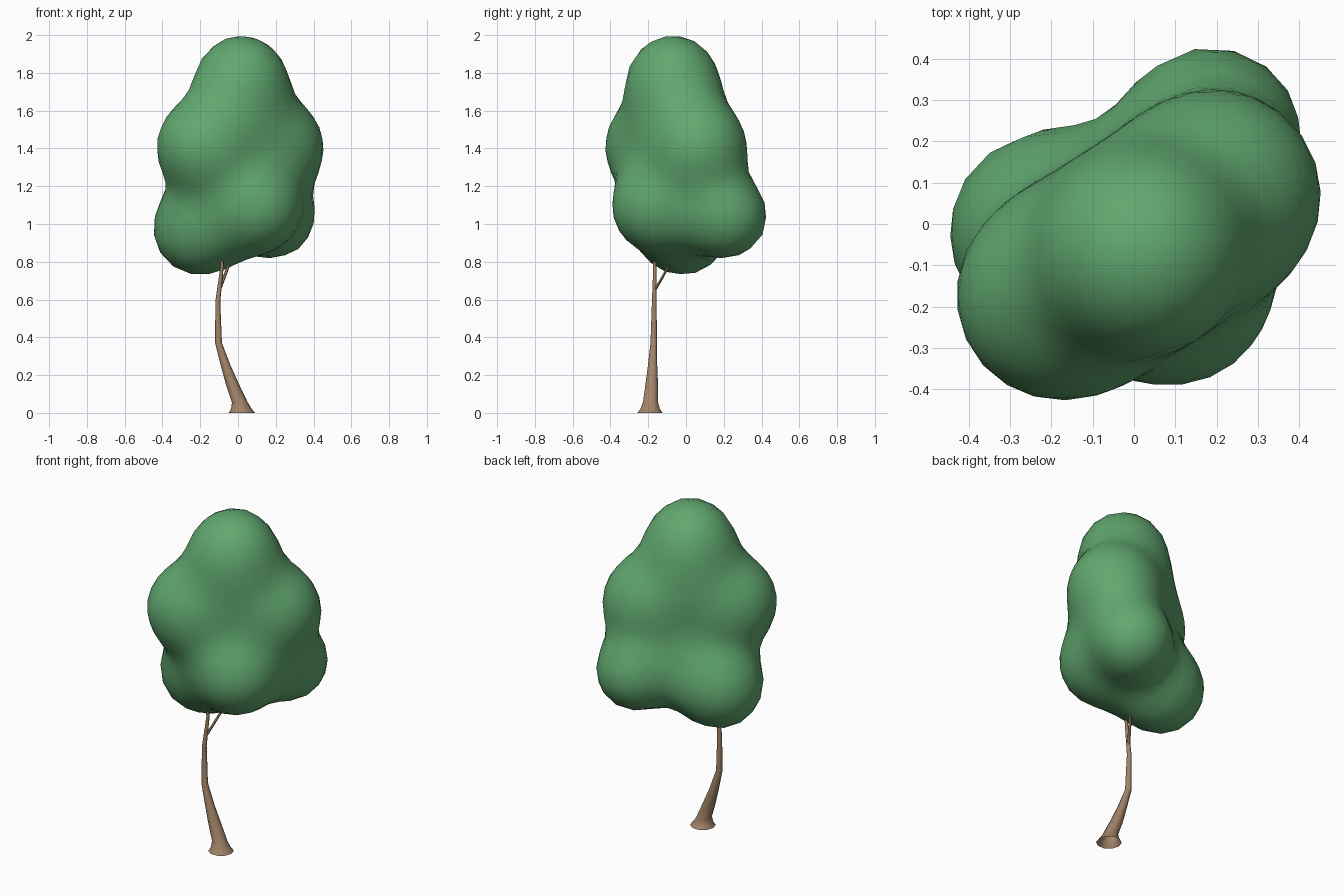
import bpy, bmesh, math
from mathutils import Vector

if "Cube" in bpy.data.objects:
    bpy.data.objects.remove(bpy.data.objects["Cube"])


def material(name, color):
    m = bpy.data.materials.new(name)
    m.diffuse_color = (*color, 1)
    m.use_nodes = True
    m.node_tree.nodes["Principled BSDF"].inputs["Base Color"].default_value = m.diffuse_color
    return m


def finish(bm, name, mat, smooth_angle):
    bmesh.ops.recalc_face_normals(bm, faces=bm.faces)
    me = bpy.data.meshes.new(name)
    bm.to_mesh(me)
    bm.free()
    ob = bpy.data.objects.new(name, me)
    bpy.context.collection.objects.link(ob)
    me.materials.append(mat)
    bpy.ops.object.select_all(action='DESELECT')
    ob.select_set(True)
    bpy.context.view_layer.objects.active = ob
    bpy.ops.object.shade_smooth_by_angle(angle=math.radians(smooth_angle))
    return ob


def tube(name, path, mat, sides=10):
    """Tapered tube through (x, y, z, radius) stations, open at the foot."""
    bm = bmesh.new()
    rings = []
    for x, y, z, r in path:
        rings.append([bm.verts.new((x + r * math.cos(a), y + r * math.sin(a), z))
                      for a in (2 * math.pi * i / sides for i in range(sides))])
    for lo, hi in zip(rings, rings[1:]):
        for i in range(sides):
            j = (i + 1) % sides
            bm.faces.new((lo[i], lo[j], hi[j], hi[i]))
    bm.faces.new(rings[-1])
    return finish(bm, name, mat, 40)


bark = material("bark", (0.36, 0.23, 0.14))
leaf = material("leaf", (0.12, 0.39, 0.16))

# Bent trunk with flared foot, and a thin side branch
tube("trunk", [(0.02, -0.19, 0, 0.07), (0.018, -0.19, 0.02, 0.055),
               (0.01, -0.188, 0.055, 0.042), (-0.025, -0.182, 0.14, 0.036),
               (-0.065, -0.177, 0.25, 0.026), (-0.103, -0.171, 0.37, 0.018),
               (-0.107, -0.168, 0.59, 0.013), (-0.085, -0.165, 0.77, 0.009),
               (-0.085, -0.18, 0.92, 0.005)], bark)
tube("side_branch", [(-0.1, -0.165, 0.65, 0.010), (-0.08, -0.135, 0.70, 0.009),
                     (-0.05, -0.09, 0.78, 0.008), (-0.02, -0.05, 0.88, 0.005)], bark, 6)

# Crown: blended leaf lobes (centre, radius), shaped by pushing a sphere out
# to the surface where the lobes melt together
lobes = [((0.02, -0.07, 1.765), 0.228),
         ((-0.185, -0.18, 1.41), 0.238),
         ((0.208, 0.07, 1.41), 0.236),
         ((-0.21, -0.02, 0.97), 0.233),
         ((0.19, 0.217, 1.035), 0.205),
         ((0.105, -0.165, 1.08), 0.205),
         ((0.01, -0.05, 1.54), 0.19),
         ((0.02, -0.04, 1.15), 0.2)]
lobes = [(Vector(c), r) for c, r in lobes]
BLEND = 0.078


def distance(p):
    return -BLEND * math.log(sum(math.exp(-((p - c).length - r) / BLEND) for c, r in lobes))


centre = Vector((0, -0.03, 1.33))
bm = bmesh.new()
bmesh.ops.create_icosphere(bm, subdivisions=4, radius=1)
for v in bm.verts:
    ray = v.co.normalized()
    near, far = 0.0, 1.0
    for _ in range(18):
        mid = (near + far) / 2
        if distance(centre + ray * mid) < 0:
            near = mid
        else:
            far = mid
    v.co = centre + ray * near
bm.normal_update()
finish(bm, "crown", leaf, 60)
